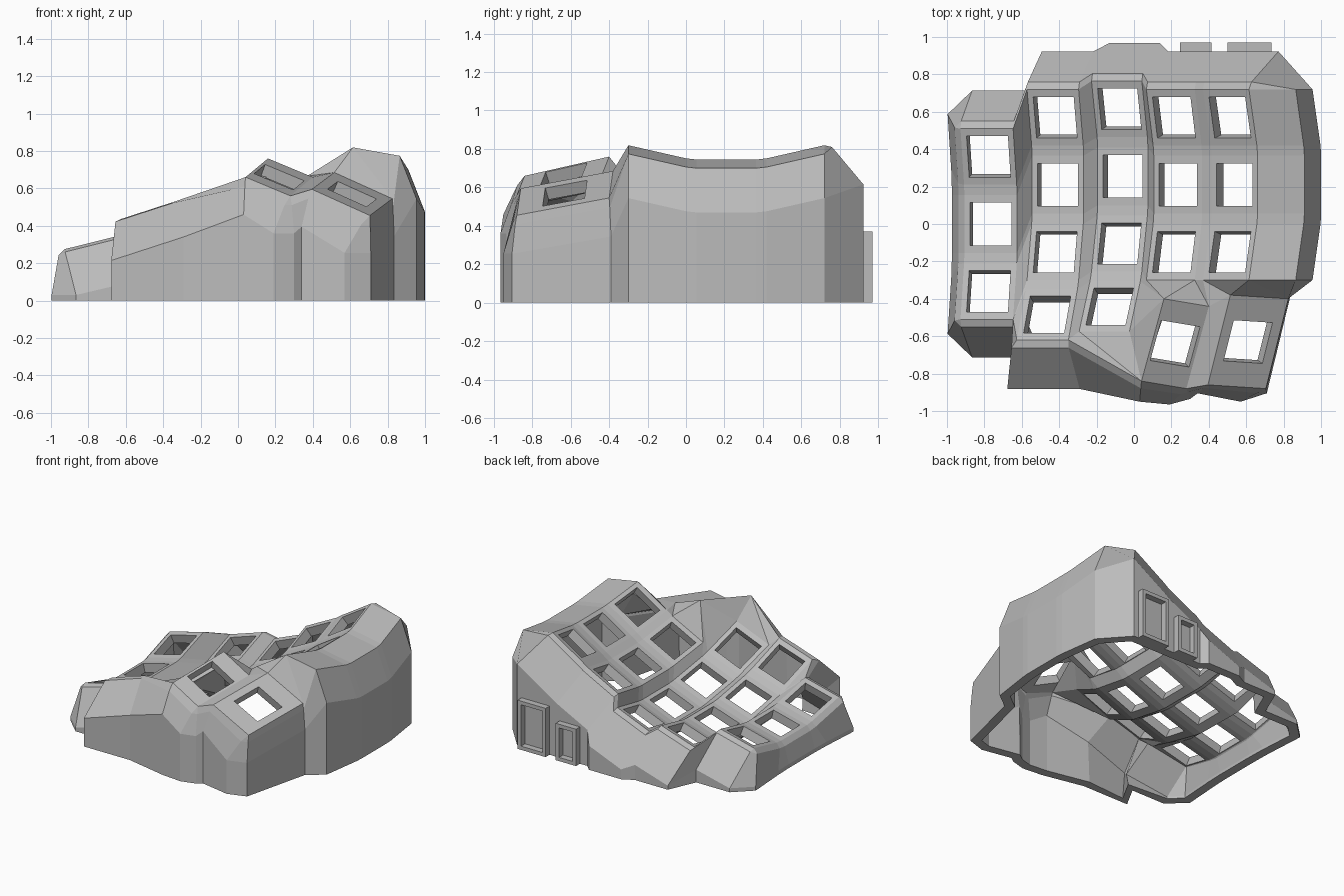
import bpy, bmesh, math
from mathutils import Vector, Matrix

if "Cube" in bpy.data.objects:
    bpy.data.objects.remove(bpy.data.objects["Cube"])

grey = bpy.data.materials.new("mid_grey")
grey.diffuse_color = (0.5, 0.5, 0.5, 1)
grey.use_nodes = True
grey.node_tree.nodes["Principled BSDF"].inputs["Base Color"].default_value = grey.diffuse_color

# Column data: centre x, y, z of the middle key, tilt in degrees, key rows
COLS = [(-0.766, 0.00, 0.225, 14, (1, 0, -1)),
        (-0.407, 0.21, 0.230, 18, (1, 0, -1, -2)),
        (-0.060, 0.255, 0.285, 22, (1, 0, -1, -2)),
        (0.235, 0.21, 0.490, 27, (1, 0, -1)),
        (0.538, 0.21, 0.668, 32, (1, 0, -1))]
R, STEP, HX, HY, HOLE, THICK = 1.39, math.radians(15), 0.145, 0.155, 0.114, 0.068


def pt(c, r, sx, sy, ox=0, oy=0, dz=0):
    """Point on a key plate; ox, oy, dz push it away in the plate's own frame."""
    x, y, z, tilt, _ = COLS[c]
    p = Matrix.Rotation(r * STEP, 3, 'X') @ Vector((sx * HX + ox, sy * HY + oy, dz - R))
    p.z += R
    return Matrix.Rotation(-math.radians(tilt), 3, 'Y') @ p + Vector((x, y, z))


bm = bmesh.new()
cache = {}


def vert(p):
    key = tuple(round(k, 4) for k in p)
    if key not in cache:
        cache[key] = bm.verts.new(p)
    return cache[key]


def face(*pts):
    vs = []
    for p in pts:
        v = vert(p)
        if v not in vs:
            vs.append(v)
    if len(vs) > 2:
        bm.faces.new(vs)


def plate(corners, fx, fy):
    """Square plate with a key hole; corners run FL, FR, BR, BL."""
    mid = sum(corners, Vector()) / 4
    hx = (corners[1] - corners[0]) / 2 * fx
    hy = (corners[3] - corners[0]) / 2 * fy
    hole = [mid - hx - hy, mid + hx - hy, mid + hx + hy, mid - hx + hy]
    for i in range(4):
        j = (i + 1) % 4
        face(corners[i], corners[j], hole[j], hole[i])


# Key plates and the strips between rows
for c, col in enumerate(COLS):
    for r in col[4]:
        plate([pt(c, r, -1, -1), pt(c, r, 1, -1), pt(c, r, 1, 1), pt(c, r, -1, 1)],
              HOLE / HX, HOLE / HY)
        if r - 1 in col[4]:
            face(pt(c, r - 1, -1, 1), pt(c, r - 1, 1, 1), pt(c, r, 1, -1), pt(c, r, -1, -1))

# Strips between columns
for c in range(4):
    rows = [r for r in COLS[c][4] if r in COLS[c + 1][4]]
    for r in rows:
        face(pt(c, r, 1, -1), pt(c + 1, r, -1, -1), pt(c + 1, r, -1, 1), pt(c, r, 1, 1))
        if r - 1 in rows:
            face(pt(c, r - 1, 1, 1), pt(c + 1, r - 1, -1, 1),
                 pt(c + 1, r, -1, -1), pt(c, r, 1, -1))


# Two thumb plates
def thumb(mid, hx, hy):
    m, a, b = Vector(mid), Vector(hx), Vector(hy)
    cs = [m - a - b, m + a - b, m + a + b, m - a + b]
    plate(cs, HOLE / a.length, HOLE / b.length)
    return cs


aFL, aFR, aBR, aBL = thumb((0.22, -0.64, 0.66), (0.12, -0.02, -0.05), (0.06, 0.22, 0.05))
bFL, bFR, bBR, bBL = thumb((0.61, -0.63, 0.57), (0.155, -0.01, -0.07), (0.06, 0.24, 0.045))
face(aFR, bFL, bBL, aBR)

# Webbing between the columns and the thumb plates
c0FR, c1BL, c1FL, c1FR = pt(0, -1, 1, -1), pt(1, -2, -1, 1), pt(1, -2, -1, -1), pt(1, -2, 1, -1)
c2FL, c2FR, c2BR, c2m = pt(2, -2, -1, -1), pt(2, -2, 1, -1), pt(2, -2, 1, 1), pt(2, -1, 1, -1)
c3FL, c3FR, c4FL, c4FR = pt(3, -1, -1, -1), pt(3, -1, 1, -1), pt(4, -1, -1, -1), pt(4, -1, 1, -1)
for tri in [(c0FR, c1BL, pt(1, -1, -1, -1)), (c0FR, c1FL, c1BL),
            (c1FR, aFL, c2FL), (c2FL, aFL, c2FR), (c2FR, aFL, aBL), (c2BR, c2FR, aBL),
            (c2m, c2BR, c3FL), (c2BR, aBL, c3FL), (c3FL, aBL, c3FR), (aBL, aBR, c3FR),
            (c3FR, aBR, c4FL), (aBR, bBL, c4FL), (c4FL, bBL, c4FR), (bBL, bBR, c4FR)]:
    face(*tri)


# Outer wall: each entry runs top, rim, shoulder, ground
def wall(c, r, sx, sy, dx, dy):
    mid = pt(c, r, sx, sy, dx * 0.13, dy * 0.13, -0.30)
    mid.z = max(mid.z, 0.03)
    return [pt(c, r, sx, sy), pt(c, r, sx, sy, dx * 0.035, dy * 0.035, -0.025),
            mid, Vector((mid.x, mid.y, 0))]


def thumb_wall(top, x, y):
    g = Vector((x, y, 0))
    rim = top.lerp(g, 0.35)
    rim.z = top.z - 0.05
    return [top, rim, Vector((x, y, top.z - 0.2)), g]


def right_wall(r, sy):
    top = pt(4, r, 1, sy)
    mid = top + Vector((0.34, 0, -0.275))
    return [top, top + Vector((0.25, 0, -0.045)), mid, Vector((mid.x, mid.y, 0))]


loop = [wall(0, r, -1, sy, -1.1, 0) for r in (1, 0, -1) for sy in (1, -1)]
loop += [wall(0, -1, -1, -1, 0, -1), wall(0, -1, 1, -1, 0, -1),
         wall(1, -2, -1, -1, -0.9, -1), wall(1, -2, 1, -1, 0, -1)]
loop += [thumb_wall(*e) for e in [(aFL, 0.03, -0.95), (aFR, 0.19, -0.965), (aFR, 0.30, -0.935),
                                  (bFL, 0.34, -0.905), (bFR, 0.57, -0.95),
                                  (bFR, 0.71, -0.905), (bBR, 0.835, -0.39)]]
loop += [right_wall(r, sy) for r in (-1, 0, 1) for sy in (-1, 1)]
loop += [wall(4, 1, 1, 1, 0.2, 1)]
loop += [wall(c, 1, sx, 1, 0, 1) for c in (4, 3, 2, 1, 0) for sx in (1, -1)][1:]
for a, b in zip(loop, loop[1:] + loop[:1]):
    for i in range(3):
        face(a[i], a[i + 1], b[i + 1], b[i])

# Give the shell its thickness
bmesh.ops.recalc_face_normals(bm, faces=bm.faces[:])
bm.faces.ensure_lookup_table()
if bm.faces[0].normal.z < 0:
    bmesh.ops.reverse_faces(bm, faces=bm.faces[:])
bm.normal_update()
outer_faces, outer_verts = bm.faces[:], bm.verts[:]
open_edges = [e for e in bm.edges if e.is_boundary]
inner = {}
for v in outer_verts:
    p = v.co - v.normal * THICK * min(v.calc_shell_factor(), 1.3)
    p.z = 0 if v.co.z < 1e-4 else max(p.z, 0.002)
    inner[v] = p
inner = {v: bm.verts.new(p) for v, p in inner.items()}
for f in outer_faces:
    bm.faces.new([inner[v] for v in reversed(f.verts)])
for e in open_edges:
    a, b = e.verts
    bm.faces.new((a, b, inner[b], inner[a]))
bmesh.ops.recalc_face_normals(bm, faces=bm.faces[:])


def finish(name, mesh_bm):
    me = bpy.data.meshes.new(name)
    mesh_bm.to_mesh(me)
    mesh_bm.free()
    me.materials.append(grey)
    bpy.context.collection.objects.link(bpy.data.objects.new(name, me))


finish("keyboard_shell", bm)


# Raised socket frames on the back wall
def socket_frame(name, x0, x1, z1, t=0.028):
    fb = bmesh.new()
    for bx0, bx1, bz0, bz1 in [(x0, x0 + t, 0, z1), (x1 - t, x1, 0, z1),
                               (x0 + t, x1 - t, 0, t), (x0 + t, x1 - t, z1 - t, z1)]:
        m = Matrix.Translation(((bx0 + bx1) / 2, 0.92, (bz0 + bz1) / 2)) @ \
            Matrix.Diagonal((bx1 - bx0, 0.10, bz1 - bz0, 1))
        bmesh.ops.create_cube(fb, size=1, matrix=m)
    finish(name, fb)


socket_frame("large_socket_frame", 0.50, 0.735, 0.37)
socket_frame("small_socket_frame", 0.245, 0.415, 0.28)
